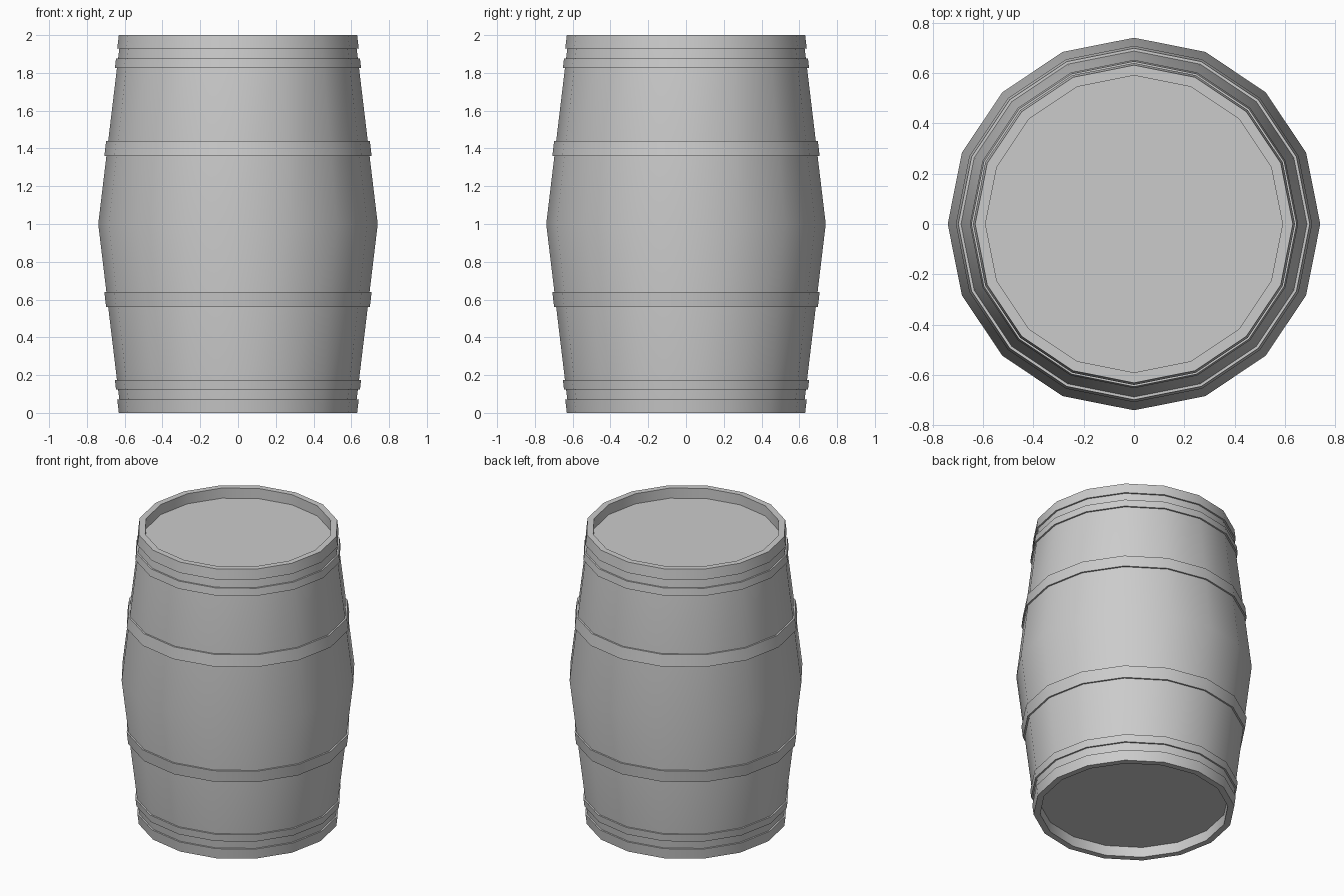
import bpy, bmesh, math

if "Cube" in bpy.data.objects:
    bpy.data.objects.remove(bpy.data.objects["Cube"])

SIDES = 16


def body_radius(z):
    # Two straight slopes meeting at the belly
    return 0.74 - 0.12 * abs(z - 1.0)


def lathe(name, profile, closed=False):
    # Spin an (r, z) profile around z; an open profile gets flat end discs
    bm = bmesh.new()
    rings = []
    for r, z in profile:
        rings.append([bm.verts.new((r * math.cos(a), r * math.sin(a), z))
                      for a in (2 * math.pi * i / SIDES for i in range(SIDES))])
    pairs = list(zip(rings, rings[1:]))
    if closed:
        pairs.append((rings[-1], rings[0]))
    else:
        bm.faces.new(rings[0])
        bm.faces.new(rings[-1])
    for a, b in pairs:
        for i in range(SIDES):
            j = (i + 1) % SIDES
            bm.faces.new((a[i], a[j], b[j], b[i]))
    bmesh.ops.recalc_face_normals(bm, faces=bm.faces)
    mesh = bpy.data.meshes.new(name)
    bm.to_mesh(mesh)
    bm.free()
    obj = bpy.data.objects.new(name, mesh)
    bpy.context.collection.objects.link(obj)
    bpy.ops.object.select_all(action='DESELECT')
    obj.select_set(True)
    bpy.context.view_layer.objects.active = obj
    bpy.ops.object.shade_smooth_by_angle(angle=math.radians(30))
    return obj


# Staves with recessed heads at both ends
lathe("barrel_body", [(0.59, 0.07), (0.59, 0), (body_radius(0), 0),
                      (body_radius(1), 1), (body_radius(2), 2),
                      (0.59, 2), (0.59, 1.93)])

# Hoops follow the slope of the staves, mirrored about the belly
HOOPS = {"end": (0.0, 0.07), "quarter": (0.125, 0.175), "middle": (0.56, 0.64)}
for label, (z0, z1) in HOOPS.items():
    for side in ("lower", "upper"):
        lo, hi = (z0, z1) if side == "lower" else (2 - z1, 2 - z0)
        t = 0.011
        lathe(f"{side}_{label}_hoop",
              [(body_radius(lo), lo), (body_radius(lo) + t, lo),
               (body_radius(hi) + t, hi), (body_radius(hi), hi)], closed=True)
